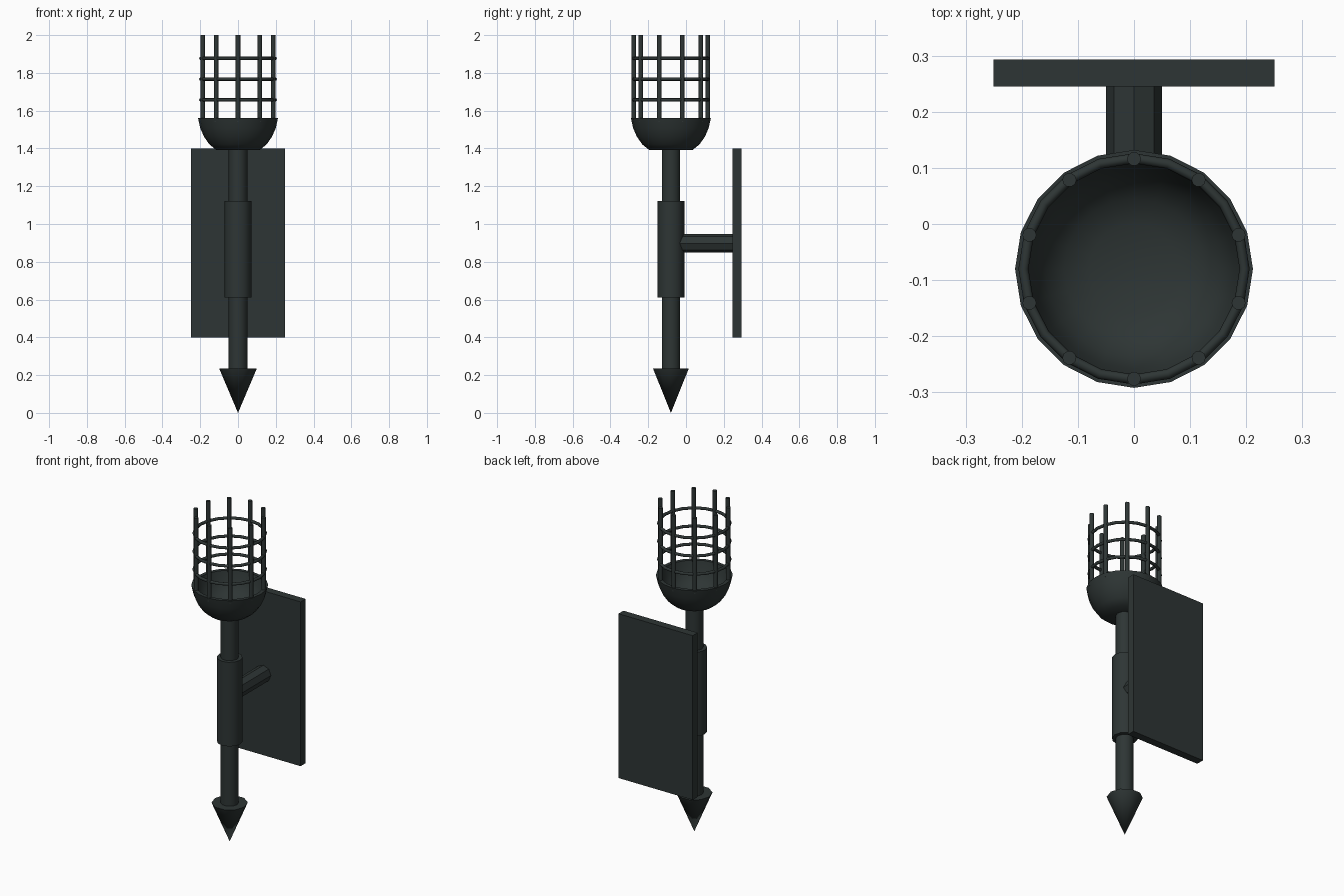
import bpy, bmesh, math
from mathutils import Vector

if "Cube" in bpy.data.objects:
    bpy.data.objects.remove(bpy.data.objects["Cube"])

CY = -0.08  # y of the torch axis

iron = bpy.data.materials.new("dark iron")
iron.diffuse_color = (0.027, 0.036, 0.035, 1)
iron.use_nodes = True
iron.node_tree.nodes["Principled BSDF"].inputs["Base Color"].default_value = iron.diffuse_color


def finish(ob, name, smooth=True, angle=45):
    ob.name = name
    ob.data.name = name
    ob.data.materials.append(iron)
    if smooth:
        bpy.ops.object.select_all(action='DESELECT')
        ob.select_set(True)
        bpy.context.view_layer.objects.active = ob
        bpy.ops.object.shade_smooth_by_angle(angle=math.radians(angle))
    return ob


def lathe(name, profile, sides, smooth=True, x=0, y=CY, angle=45):
    """Spin (radius, z) points round a vertical axis; radius 0 closes to a point."""
    bm = bmesh.new()
    rings = []
    for r, z in profile:
        n = sides if r > 0 else 1
        rings.append([bm.verts.new((x + r * math.cos(2 * math.pi * i / sides),
                                    y + r * math.sin(2 * math.pi * i / sides), z))
                      for i in range(n)])
    for a, b in zip(rings, rings[1:]):
        for i in range(sides):
            j = (i + 1) % sides
            vs = [a[i % len(a)], a[j % len(a)], b[j % len(b)], b[i % len(b)]]
            bm.faces.new(list(dict.fromkeys(vs)))
    bmesh.ops.recalc_face_normals(bm, faces=bm.faces)
    me = bpy.data.meshes.new(name)
    bm.to_mesh(me)
    bm.free()
    ob = bpy.data.objects.new(name, me)
    bpy.context.collection.objects.link(ob)
    return finish(ob, name, smooth, angle)


def rod(name, r, z0, z1, sides, **kw):
    return lathe(name, [(0, z0), (r, z0), (r, z1), (0, z1)], sides, **kw)


# Wall plate
bpy.ops.mesh.primitive_cube_add(size=1, location=(0, 0.269, 0.9))
plate = bpy.context.object
plate.scale = (0.5, 0.048, 1.0)
finish(plate, "wall_plate", smooth=False)

# Octagonal arm from the sleeve to the plate
bpy.ops.mesh.primitive_cylinder_add(vertices=8, radius=0.05, depth=0.30,
                                    location=(0, 0.10, 0.898),
                                    rotation=(math.pi / 2, 0, 0))
finish(bpy.context.object, "support_arm", smooth=False)

# Handle, sleeve and pointed foot
rod("shaft", 0.05, 0.22, 1.41, 10)
rod("sleeve", 0.071, 0.61, 1.122, 12)
lathe("pointed_foot", [(0, 0), (0.1, 0.236), (0, 0.236)], 10)

# Hollow bowl
lathe("bowl", [(0, 1.392), (0.115, 1.392), (0.152, 1.422), (0.18, 1.462),
               (0.2, 1.508), (0.212, 1.562), (0.19, 1.562), (0.178, 1.51),
               (0.158, 1.465), (0.125, 1.435), (0.08, 1.418), (0, 1.412)], 20)

# Basket bars
for i in range(10):
    a = math.pi / 2 + 2 * math.pi * i / 10
    rod(f"basket_bar_{i + 1}", 0.0125, 1.54, 2.0, 10,
        x=0.196 * math.cos(a), y=CY + 0.196 * math.sin(a))

# Basket hoops
for i, z in enumerate((1.657, 1.767, 1.877)):
    bpy.ops.mesh.primitive_torus_add(major_segments=20, minor_segments=8,
                                     major_radius=0.197, minor_radius=0.009,
                                     location=(0, CY, z))
    finish(bpy.context.object, f"basket_hoop_{i + 1}", angle=50)
